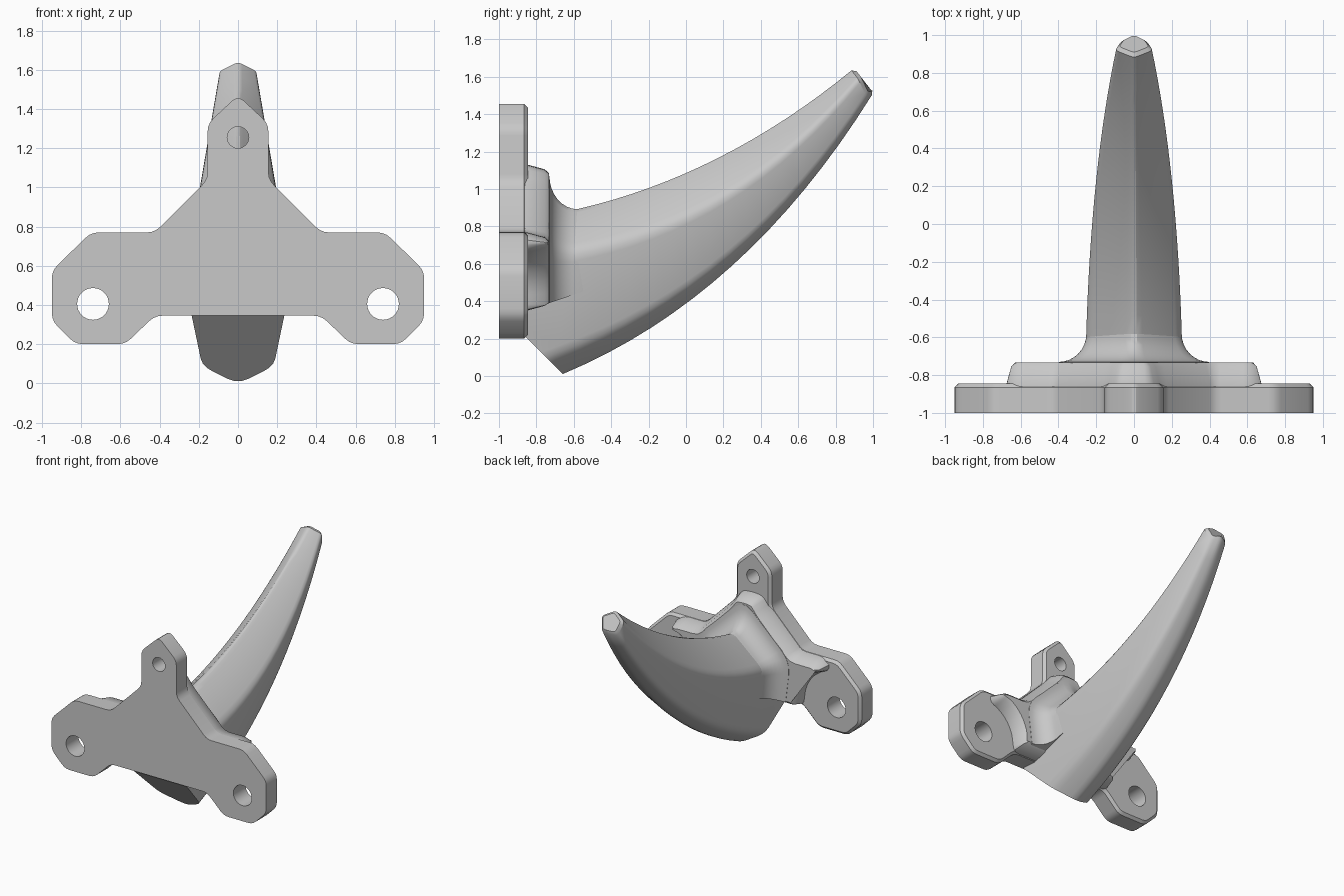
import bpy, bmesh, math
from mathutils import Vector

cube = bpy.data.objects.get("Cube")
if cube:
    bpy.data.objects.remove(cube)

grey = bpy.data.materials.new("plain_grey")
grey.use_nodes = True
COLOR = (0.58, 0.58, 0.58, 1)
grey.diffuse_color = COLOR
grey.node_tree.nodes["Principled BSDF"].inputs["Base Color"].default_value = COLOR
parts = []


def rounded(points, size, steps=3):
    """Replace each corner of a closed loop by a short curve."""
    out = []
    for i, p in enumerate(points):
        a, b = points[i - 1] - p, points[(i + 1) % len(points)] - p
        a = p + a.normalized() * min(size, a.length * 0.4)
        b = p + b.normalized() * min(size, b.length * 0.4)
        for k in range(steps + 1):
            t = k / steps
            out.append(a * (1 - t) ** 2 + p * 2 * t * (1 - t) + b * t * t)
    return out


def inset(loop, d):
    """Offset a closed (x, z) loop inwards with mitred corners."""
    out = []
    for i, p in enumerate(loop):
        e1 = (p - loop[i - 1]).normalized()
        e2 = (loop[(i + 1) % len(loop)] - p).normalized()
        n1, n2 = Vector((e1.y, -e1.x)), Vector((e2.y, -e2.x))
        out.append(p + (n1 + n2) * d / (1 + n1.dot(n2)))
    return out


def mirrored(half):
    """Close a right-hand half outline, running clockwise from the top."""
    right = [Vector(p) for p in half]
    return right + [Vector((-p.x, p.y)) for p in reversed(right) if abs(p.x) > 1e-4]


def tube(bm, rings):
    """Skin a stack of rings and return the end rings' vertices."""
    rows = [[bm.verts.new(p) for p in ring] for ring in rings]
    n = len(rows[0])
    for a, b in zip(rows, rows[1:]):
        for i in range(n):
            j = (i + 1) % n
            bm.faces.new((a[i], a[j], b[j], b[i]))
    return rows[0], rows[-1]


def finish(bm, name):
    bmesh.ops.recalc_face_normals(bm, faces=bm.faces)
    mesh = bpy.data.meshes.new(name)
    bm.to_mesh(mesh)
    bm.free()
    mesh.materials.append(grey)
    obj = bpy.data.objects.new(name, mesh)
    bpy.context.collection.objects.link(obj)
    parts.append(obj)


def loft(name, rings, cuts=()):
    """Closed loft, optionally sliced by planes (point, kept direction)."""
    bm = bmesh.new()
    for end in tube(bm, rings):
        bm.faces.new(end)
    for co, normal in cuts:
        geom = bm.verts[:] + bm.edges[:] + bm.faces[:]
        bmesh.ops.bisect_plane(bm, geom=geom, plane_co=co, plane_no=normal, clear_inner=True)
        rim = [e for e in bm.edges if e.is_boundary]
        bmesh.ops.holes_fill(bm, edges=rim, sides=0)
    finish(bm, name)


def levels_of(loop, levels):
    """Stack insets of an outline along y: levels are (y, inset)."""
    return [[(p.x, y, p.y) for p in inset(loop, d)] for y, d in levels]


# Mounting plate with three drilled lugs
plate_half = [(0, 1.47), (.155, 1.325), (.155, 1.04), (.425, .77), (.75, .77), (.95, .575),
              (.95, .32), (.83, .2), (.575, .2), (.425, .345)]
plate_loop = rounded(mirrored(plate_half), .04)
FRONT, BACK = -1, -.845
bm = bmesh.new()
tube(bm, levels_of(plate_loop, [(FRONT, 0), (-.865, 0), (BACK, .02)]))
for x, z, r in ((.74, .405, .081), (-.74, .405, .081), (0, 1.255, .055)):
    angles = [k * math.pi / 16 for k in range(32)]
    tube(bm, [[(x + r * math.cos(a), y, z + r * math.sin(a)) for a in angles]
              for y in (FRONT, BACK)])
open_edges = [e for e in bm.edges if e.is_boundary]
for y in (FRONT, BACK):
    rim = [e for e in open_edges if all(abs(v.co.y - y) < 1e-4 for v in e.verts)]
    bmesh.ops.triangle_fill(bm, edges=rim, use_beauty=True, normal=(0, 1, 0))
finish(bm, "mounting_plate")

# Raised boss, scooped out around the side bolt holes
scoop = [(.74 + .28 * math.cos(a), .405 + .28 * math.sin(a))
         for a in (math.radians(105 + 15 * k) for k in range(6))]
boss_half = [(0, 1.135), (.09, 1.125), (.155, 1.04), (.425, .77), (.61, .77), (.685, .73)]
boss_half += scoop + [(.45, .348)]
boss_loop = rounded(mirrored(boss_half), .03, 2)
loft("raised_boss", levels_of(boss_loop, [(-.95, .002), (-.85, .002), (-.755, .028), (-.732, .05)]))

# Horn: four rails (start, control, end) as x, y, z
RAILS = [[(0, -.58, .915), (0, .19, 1.09), (0, .88, 1.64)],
         [(.262, -.6, .67), (.235, .29, .82), (.1, .92, 1.59)],
         [(.18, -.7, .1), (.155, .33, .48), (.07, .965, 1.49)],
         [(0, -.65, -.005), (0, .32, .41), (0, 1.0, 1.505)]]


def section(corners, size):
    top, upper, lower, bottom = (Vector(c) for c in corners)
    flip = [Vector((-v.x, v.y, v.z)) for v in (lower, upper)]
    return rounded([top, upper, lower, bottom] + flip, size)


def rail_point(rail, t):
    a, b, c = (Vector(p) for p in rail)
    return a * (1 - t) ** 2 + b * 2 * t * (1 - t) + c * t * t


root = [(0, -.998, .82), (.27, -.998, .59), (.187, -.998, -.02), (0, -.998, -.16)]
rings = [section(root, .06)]
STEPS = 16
for k in range(STEPS + 1):
    t = k / STEPS
    rings.append(section([rail_point(r, t) for r in RAILS], .06 - .035 * t))
centre = sum(rings[-1], Vector()) / len(rings[-1])
rings.append([centre + (p - centre) * .78 + Vector((0, .014, .014)) for p in rings[-1]])
loft("curved_horn", rings, [((0, -.65, .002), (0, 1, 1))])

# Flared fillet where the horn meets the boss
R = .15
stations = [(-.5, -.02)]
for k in range(9):
    a = math.radians(90 * k / 8)
    stations.append((-.58 - R * math.sin(a), R * (1 - math.cos(a))))
stations.append((-.8, R))
flare = [section([(0, y, .915 + 1.3 * d), (.26 + d, y, .67 + .35 * d),
                  (.19 + d, y, .14), (0, y, .05)], .06 + .3 * max(d, 0))
         for y, d in stations]
loft("horn_fillet", flare, [((0, -.85, .35), (0, -.34, 1))])

bpy.ops.object.select_all(action='DESELECT')
for part in parts:
    part.select_set(True)
bpy.context.view_layer.objects.active = parts[0]
bpy.ops.object.shade_smooth_by_angle(angle=math.radians(30))
